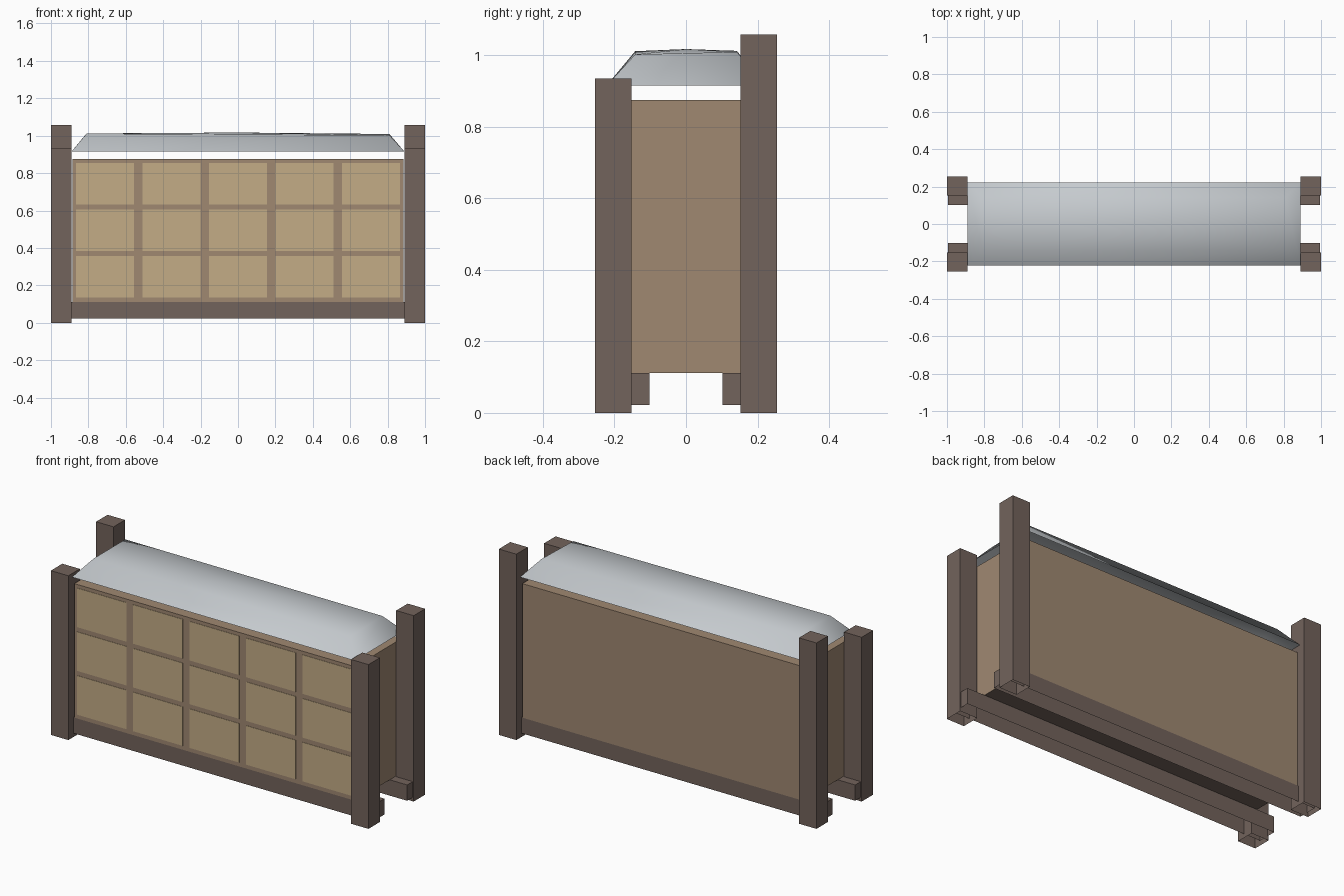
import bpy
import bmesh
from mathutils import Vector

if "Cube" in bpy.data.objects:
    bpy.data.objects.remove(bpy.data.objects["Cube"], do_unlink=True)


def make_material(name, srgb):
    colour = [(c / 255) ** 2.2 for c in srgb] + [1]
    mat = bpy.data.materials.new(name)
    mat.use_nodes = True
    mat.diffuse_color = colour
    mat.node_tree.nodes["Principled BSDF"].inputs["Base Color"].default_value = colour
    return mat


dark_wood = make_material("dark wood", (114, 99, 92))
brown_wood = make_material("brown wood", (158, 135, 113))
tan_panel = make_material("tan panel", (194, 171, 133))
grey_cover = make_material("grey cover", (196, 201, 205))


def finish(name, bm, mat):
    mesh = bpy.data.meshes.new(name)
    bm.to_mesh(mesh)
    bm.free()
    mesh.materials.append(mat)
    obj = bpy.data.objects.new(name, mesh)
    bpy.context.collection.objects.link(obj)
    return obj


def box(name, low, high, mat, open_bottom=False):
    low, high = Vector(low), Vector(high)
    bm = bmesh.new()
    bmesh.ops.create_cube(bm, size=1)
    bmesh.ops.scale(bm, vec=high - low, verts=bm.verts)
    bmesh.ops.translate(bm, vec=(low + high) / 2, verts=bm.verts)
    if open_bottom:
        bm.normal_update()
        under = [f for f in bm.faces if f.normal.z < -0.5]
        bmesh.ops.delete(bm, geom=under, context='FACES_ONLY')
    return finish(name, bm, mat)


# Hollow corner posts, the back pair taller
for side, cx in (("right", -0.945), ("left", 0.945)):
    box(f"front_{side}_post", (cx - 0.055, -0.255, 0), (cx + 0.055, -0.152, 0.935),
        dark_wood, open_bottom=True)
    box(f"back_{side}_post", (cx - 0.055, 0.152, 0), (cx + 0.055, 0.255, 1.058),
        dark_wood, open_bottom=True)

# Hollow bottom rails running into the posts, flush with the body
for end, cy in (("front", -0.156), ("back", 0.156)):
    box(f"{end}_rail", (-0.994, cy - 0.054, 0.022), (0.994, cy + 0.054, 0.112),
        dark_wood, open_bottom=True)

# Main body with a dark underside
body = box("body", (-0.884, -0.21, 0.112), (0.884, 0.21, 0.875), brown_wood)
body.data.materials.append(dark_wood)
for face in body.data.polygons:
    face.material_index = 1 if face.normal.z < -0.5 else 0

# Front grid of thin panels
for row in range(3):
    for col in range(5):
        x = (col - 2) * 0.3555
        z = 0.246 + row * 0.249
        box(f"front_panel_{row + 1}_{col + 1}", (x - 0.156, -0.212, z - 0.111),
            (x + 0.156, -0.209, z + 0.111), tan_panel)

# Floating cover: open sheet with sloped skirts and a slightly crowned top
bm = bmesh.new()
corners = ((-1, -1, 1.011), (1, -1, 1.002), (1, 1, 1.009), (-1, 1, 1.012))
rim = [bm.verts.new((sx * 0.89, sy * 0.222, 0.915)) for sx, sy, z in corners]
top = [bm.verts.new((sx * 0.81, sy * 0.142, z)) for sx, sy, z in corners]
crown = bm.verts.new((0, 0, 1.017))
for i in range(4):
    j = (i + 1) % 4
    bm.faces.new((rim[i], rim[j], top[j], top[i]))
    bm.faces.new((top[i], top[j], crown))
cover = finish("cover", bm, grey_cover)
cover.data.shade_smooth()
